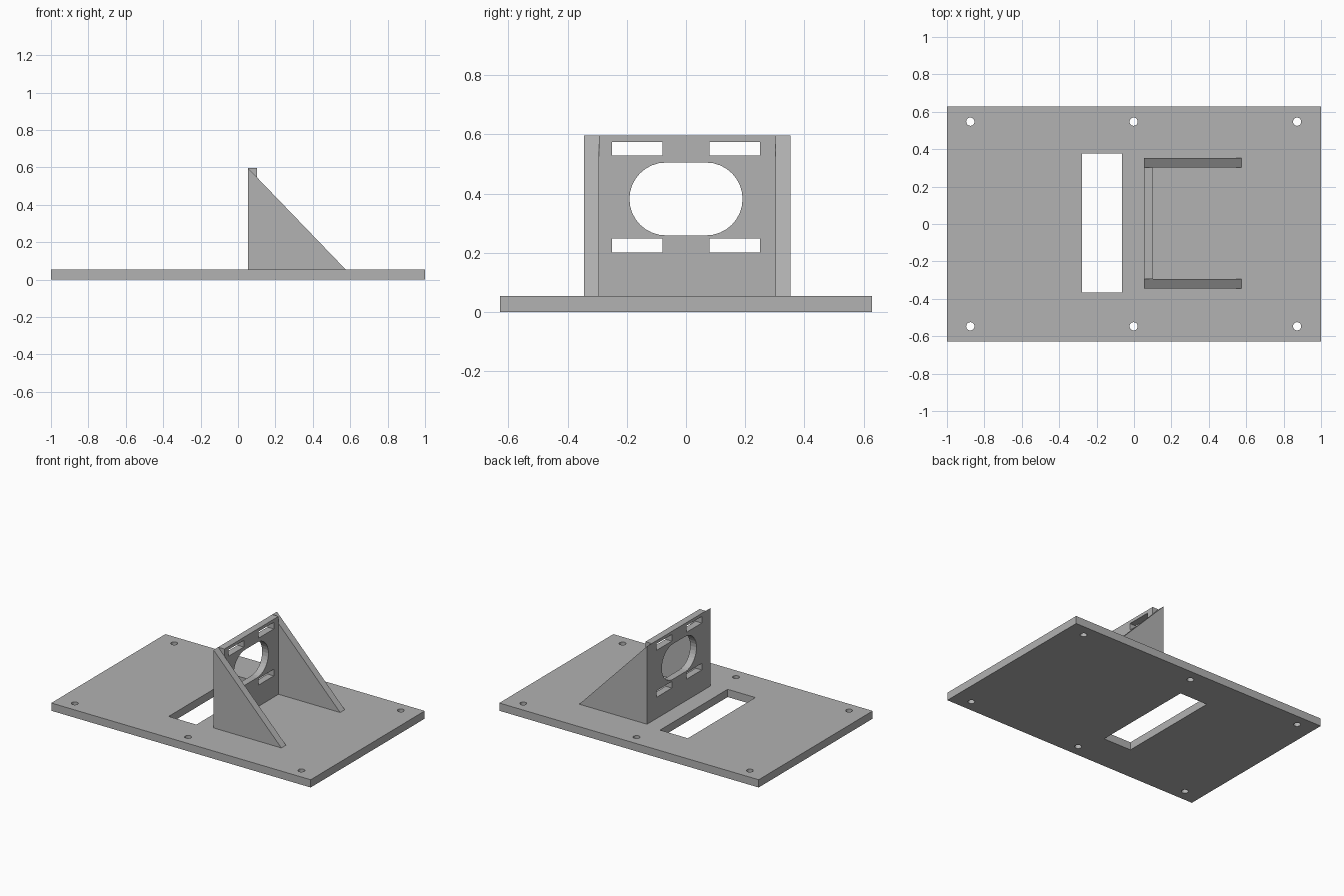
import bpy, bmesh, math
from mathutils import Matrix, Vector

cube = bpy.data.objects.get("Cube")
if cube:
    bpy.data.objects.remove(cube, do_unlink=True)

grey = bpy.data.materials.new("mid grey")
grey.use_nodes = True
colour = (0.445, 0.445, 0.445, 1)
grey.diffuse_color = colour
grey.node_tree.nodes["Principled BSDF"].inputs["Base Color"].default_value = colour


def rect(u0, u1, v0, v1):
    return [(u0, v0), (u1, v0), (u1, v1), (u0, v1)]


def stadium(cu, cv, radius, half_flat=0.0, steps=16):
    """Circle, or rounded slot when half_flat is positive."""
    points = []
    for side in (1, -1):
        for i in range(steps + (half_flat > 0)):
            a = math.pi * (i / steps - 0.5)
            points.append((cu + side * (half_flat + radius * math.cos(a)),
                           cv + side * radius * math.sin(a)))
    return points


def panel(name, outline, holes, depth, frame):
    """Fill an outline with holes, thicken it, and place it with frame."""
    bm = bmesh.new()
    for loop in [outline] + holes:
        verts = [bm.verts.new((u, v, 0)) for u, v in loop]
        for a, b in zip(verts, verts[1:] + verts[:1]):
            bm.edges.new((a, b))
    bmesh.ops.triangle_fill(bm, edges=bm.edges[:], use_beauty=True, normal=(0, 0, 1))
    top = bmesh.ops.extrude_face_region(bm, geom=bm.faces[:])["geom"]
    bmesh.ops.translate(bm, vec=Vector((0, 0, depth)),
                        verts=[g for g in top if isinstance(g, bmesh.types.BMVert)])
    bm.transform(frame)
    bmesh.ops.recalc_face_normals(bm, faces=bm.faces[:])
    mesh = bpy.data.meshes.new(name)
    bm.to_mesh(mesh)
    bm.free()
    mesh.materials.append(grey)
    obj = bpy.data.objects.new(name, mesh)
    bpy.context.collection.objects.link(obj)
    return obj


THICK, TOP, BACK = 0.054, 0.597, 0.053

# Base plate with a cable slot and six screw holes
screw_holes = [stadium(x, y, 0.022, steps=12)
               for x in (-0.875, -0.002, 0.872) for y in (-0.547, 0.547)]
panel("base_plate", rect(-1, 1, -0.628, 0.628),
      [rect(-0.278, -0.064, -0.367, 0.377)] + screw_holes, THICK, Matrix())

# Upright wall: profile in y and z, thickened along x
slots = [rect(y, y + 0.17, z, z + 0.046)
         for y in (-0.25, 0.08) for z in (0.202, 0.529)]
wall_frame = Matrix(((0, 0, 1, BACK), (1, 0, 0, 0), (0, 1, 0, 0), (0, 0, 0, 1)))
panel("upright_wall", rect(-0.294, 0.302, THICK, TOP),
      slots + [stadium(0, 0.382, 0.123, 0.068)], 0.048, wall_frame)

# Triangular side braces: profile in x and z, thickened along y
for name, y in (("right_brace", -0.345), ("left_brace", 0.302)):
    frame = Matrix(((1, 0, 0, 0), (0, 0, 1, y), (0, 1, 0, 0), (0, 0, 0, 1)))
    panel(name, [(BACK, THICK), (0.576, THICK), (BACK, TOP)], [], 0.051, frame)
